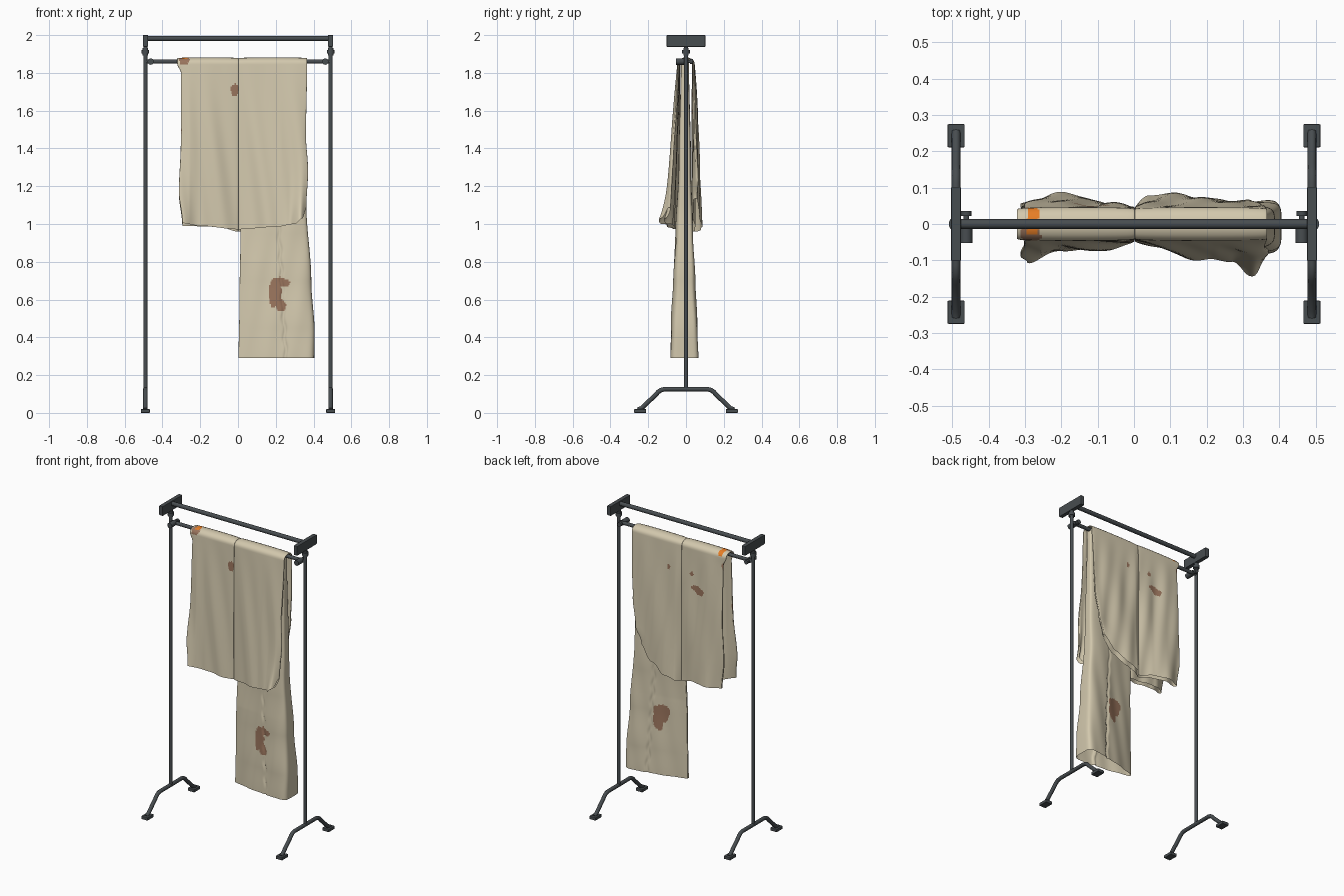
import bpy, bmesh, math
from mathutils import Vector

if "Cube" in bpy.data.objects:
    bpy.data.objects.remove(bpy.data.objects["Cube"])

def material(name, rgb):
    m = bpy.data.materials.new(name)
    m.diffuse_color = (*rgb, 1)
    m.use_nodes = True
    m.node_tree.nodes["Principled BSDF"].inputs["Base Color"].default_value = m.diffuse_color
    return m

METAL = material("dark metal", (0.064, 0.074, 0.080))
CLOTH = material("tan cloth", (0.65, 0.58, 0.42))
STAIN = material("brown stain", (0.32, 0.175, 0.108))
ORANGE = material("orange patch", (0.85, 0.22, 0.02))

def finish(name, ob, smooth=True):
    ob.name = name
    if not ob.data.materials:
        ob.data.materials.append(METAL)
    if smooth:
        bpy.ops.object.shade_smooth_by_angle(angle=math.radians(40))

# ---------- rack helpers ----------
def rod(name, a, b, r, sides=20):
    a, b = Vector(a), Vector(b)
    bpy.ops.mesh.primitive_cylinder_add(vertices=sides, radius=r, depth=(b - a).length, location=(a + b) / 2)
    ob = bpy.context.object
    ob.rotation_euler = (b - a).to_track_quat('Z', 'Y').to_euler()
    finish(name, ob)

def box(name, centre, size):
    bpy.ops.mesh.primitive_cube_add(size=1, location=centre)
    ob = bpy.context.object
    ob.scale = size
    bpy.ops.object.transform_apply(location=False, rotation=False, scale=True)
    mod = ob.modifiers.new("edge", 'BEVEL')
    mod.width, mod.segments = 0.003, 2
    finish(name, ob, False)

def bent_tube(name, pts, r):
    cu = bpy.data.curves.new(name, 'CURVE')
    cu.dimensions = '3D'
    cu.bevel_depth, cu.bevel_resolution, cu.use_fill_caps = r, 4, True
    sp = cu.splines.new('POLY')
    sp.points.add(len(pts) - 1)
    for p, co in zip(sp.points, pts):
        p.co = (*co, 1)
    ob = bpy.data.objects.new(name, cu)
    bpy.context.collection.objects.link(ob)
    bpy.ops.object.select_all(action='DESELECT')
    ob.select_set(True)
    bpy.context.view_layer.objects.active = ob
    bpy.ops.object.convert(target='MESH')
    finish(name, bpy.context.object)

# ---------- rack ----------
half = [(0.255, 0.016), (0.235, 0.025), (0.160, 0.096), (0.148, 0.110), (0.132, 0.121), (0.112, 0.126)]
for s, side in ((-1, "left"), (1, "right")):
    x = s * 0.49
    rod(side + "_post", (x, 0, 0.125), (x, 0, 1.95), 0.0115)
    rod(side + "_post_nut", (x, 0, 1.902), (x, 0, 1.922), 0.02)
    rod(side + "_post_collar", (x, 0, 1.893), (x, 0, 1.931), 0.0145)
    box(side + "_top_plate", (x, 0, 1.969), (0.027, 0.205, 0.062))
    arch = [(x, -y, z) for y, z in half] + [(x, y, z) for y, z in reversed(half)]
    bent_tube(side + "_foot_arch", arch, 0.0122)
    for t, end in ((-1, "front"), (1, "back")):
        box(f"{side}_{end}_foot_pad", (x, t * 0.243, 0.010), (0.047, 0.064, 0.02))
    # clamp with its bolt
    c = s * 0.462
    rod(side + "_clamp_knob", (c, -0.052, 1.86), (c, 0.004, 1.86), 0.017)
    rod(side + "_clamp_bolt", (c, 0, 1.86), (c, 0.03, 1.86), 0.008)
    rod(side + "_clamp_head", (c, 0.022, 1.86), (c, 0.036, 1.86), 0.014)
rod("top_bar", (-0.485, 0, 1.982), (0.485, 0, 1.982), 0.0135)
rod("hanging_bar", (-0.485, 0, 1.86), (0.485, 0, 1.86), 0.0115)

# ---------- cloth helpers ----------
def table(pts, t):
    """Smoothly interpolated value from a few points."""
    if t <= pts[0][0]:
        return pts[0][1]
    for (a, va), (b, vb) in zip(pts, pts[1:]):
        if t <= b:
            k = (t - a) / (b - a)
            return va + (vb - va) * k * k * (3 - 2 * k)
    return pts[-1][1]

# stains: x, z, radius x, radius z, side (-1 front, 1 back)
BLOBS = [(-0.285, 1.865, 0.028, 0.022, -1), (-0.018, 1.71, 0.022, 0.032, -1),
         (0.195, 0.635, 0.033, 0.075, -1), (0.225, 0.69, 0.05, 0.026, -1), (0.228, 0.57, 0.026, 0.032, -1),
         (0.165, 0.69, 0.052, 0.06, 1), (0.185, 0.64, 0.034, 0.06, 1),
         (-0.135, 1.58, 0.034, 0.024, 1), (-0.105, 1.60, 0.03, 0.018, 1), (-0.077, 1.686, 0.014, 0.014, 1),
         (0.091, 1.69, 0.012, 0.017, 1), (-0.31, 1.49, 0.012, 0.03, -1), (-0.305, 1.79, 0.012, 0.025, 1)]

def paint(c):
    edge = 0.004 * math.sin(150 * c.y)
    if abs(c.x + 0.279 + edge) < 0.015 and -0.03 < c.y < 0.06 and c.z > (1.853 if c.y > 0 else 1.868):
        return 2
    for bx, bz, rx, rz, side in BLOBS:
        if side * (c.y + (0.025 if c.z < 0.9 else 0)) < 0:
            continue
        p, q = (c.x - bx) / rx, (c.z - bz) / rz
        a = math.atan2(q, p)
        if math.hypot(p, q) < 1 + 0.1 * math.sin(3 * a + 40 * bx) + 0.05 * math.sin(5 * a):
            return 1
    return 0

def tube_cloth(name, point, n_round, n_long, power=0.5):
    """Open cloth tube; point(across 0..1, layer -1..1, along 0..1)."""
    bm = bmesh.new()
    rows = []
    for j in range(n_long + 1):
        row = []
        for i in range(n_round):
            a = 2 * math.pi * i / n_round
            k = math.copysign(abs(math.sin(a)) ** power, math.sin(a)) if i % (n_round // 2) else 0
            row.append(bm.verts.new(point(0.5 - 0.5 * math.cos(a), k, j / n_long)))
        rows.append(row)
    for r0, r1 in zip(rows, rows[1:]):
        for i in range(n_round):
            m = (i + 1) % n_round
            f = bm.faces.new((r0[i], r0[m], r1[m], r1[i]))
            f.material_index = paint(f.calc_center_median())
            f.smooth = True
    bmesh.ops.recalc_face_normals(bm, faces=bm.faces)
    me = bpy.data.meshes.new(name)
    bm.to_mesh(me)
    bm.free()
    for m in (CLOTH, STAIN, ORANGE):
        me.materials.append(m)
    bpy.context.collection.objects.link(bpy.data.objects.new(name, me))

# hem heights and hem distances from the bar, front and back
HEM = {-1: [(-0.3, 1.005), (-0.2, 0.99), (0, 0.972), (0.2, 0.985), (0.3, 1.0), (0.34, 1.03), (0.365, 1.09)],
       1: [(-0.3, 0.99), (-0.1, 0.985), (0, 0.96), (0.1, 0.985), (0.2, 1.04), (0.3, 1.14)]}
OUT = {-1: [(-0.3, 0.115), (-0.2, 0.078), (0, 0.062), (0.2, 0.096), (0.27, 0.108), (0.33, 0.176), (0.365, 0.11)],
       1: [(-0.3, 0.068), (-0.2, 0.09), (-0.1, 0.058), (-0.01, 0.054), (0.04, 0.083), (0.2, 0.074), (0.3, 0.08), (0.36, 0.088)]}
LEFT = [(0, -0.322), (0.06, -0.302), (0.5, -0.303), (0.8, -0.313), (1, -0.295)]
RIGHT = {-1: [(0, 0.366), (0.5, 0.36), (0.75, 0.371), (1, 0.362)],
         1: [(0, 0.366), (0.3, 0.36), (0.6, 0.35), (0.85, 0.325), (1, 0.285)]}
SEAM = [(0, 0.002)]
BAR_Z, ARC = 1.85, 0.04   # ARC = share of the length lying over the bar

def draped(edge_a, edge_b):
    def point(u, k, v):
        side = -1 if v < 0.5 else 1
        w = abs(v - 0.5) * 2
        d = max(0.0, (w - ARC) / (1 - ARC))
        xa, xb = table(edge_a[side], d), table(edge_b[side], d)
        x = xa + (xb - xa) * u
        depth = (0.5 - 0.5 * k) * (0.014 + 0.022 * d)
        if w < ARC:   # over the bar
            a = w / ARC * math.pi / 2
            return Vector((x, side * (0.046 - depth) * math.sin(a), BAR_Z + (0.032 - depth) * math.cos(a)))
        z = BAR_Z - d * (BAR_Z - table(HEM[side], x))
        drop = (BAR_Z - z) / 0.87
        out = table(OUT[side], x)
        # steady spread, with the corners flaring only near the hem
        y = 0.046 + (min(out, 0.1) - 0.046) * drop ** 0.95 + max(0, out - 0.1) * drop ** 6
        grow = math.sin(min(1, drop * 1.6) * math.pi / 2)
        y += grow * (0.005 * math.sin(26 * x + 4 * drop * side + 1) + 0.003 * math.sin(55 * x - 6 * drop + side))
        y += 0.003 * math.sin(math.pi * min(1, drop))
        return Vector((x, side * (y - depth), z))
    return point

# ---------- trousers over the bar ----------
tube_cloth("left_draped_panel", draped({-1: LEFT, 1: LEFT}, {-1: SEAM, 1: SEAM}), 132, 220)
tube_cloth("right_draped_panel", draped({-1: SEAM, 1: SEAM}, RIGHT), 144, 220)

# ---------- long hanging leg: a wedge, thin inside and wide outside ----------
THICK = [(0.29, 0.094), (0.45, 0.088), (0.7, 0.071), (0.95, 0.059), (1.3, 0.042), (1.86, 0.028)]
OUTER = [(0.29, 0.404), (0.42, 0.406), (0.7, 0.388), (1.1, 0.362), (1.86, 0.352)]
INNER = [(0.29, 0.003), (0.6, 0.008), (1.0, 0.014), (1.86, 0.02)]

def leg(u, k, v):
    z = 0.29 + 1.57 * v
    xa, xb = table(INNER, z), table(OUTER, z)
    x = xa + (xb - xa) * u
    low = min(1, max(0, (1.3 - z) * 2))
    y = -0.006 - 0.022 * low * (1 - u) - k * table(THICK, z) * (0.16 + 0.84 * u)
    fade = k * low
    y += fade * (0.002 * math.sin(24 * x + 5 * z) + 0.002 * math.sin(50 * x - 9 * z))
    # puckered seam down the middle
    seam = 0.25 - 0.055 * (z - 0.35) + 0.004 * math.sin(60 * z)
    y += fade * 0.009 * math.exp(-((x - seam) / 0.007) ** 2)
    return Vector((x, y, z))

tube_cloth("long_hanging_leg", leg, 172, 170, 0.33)
